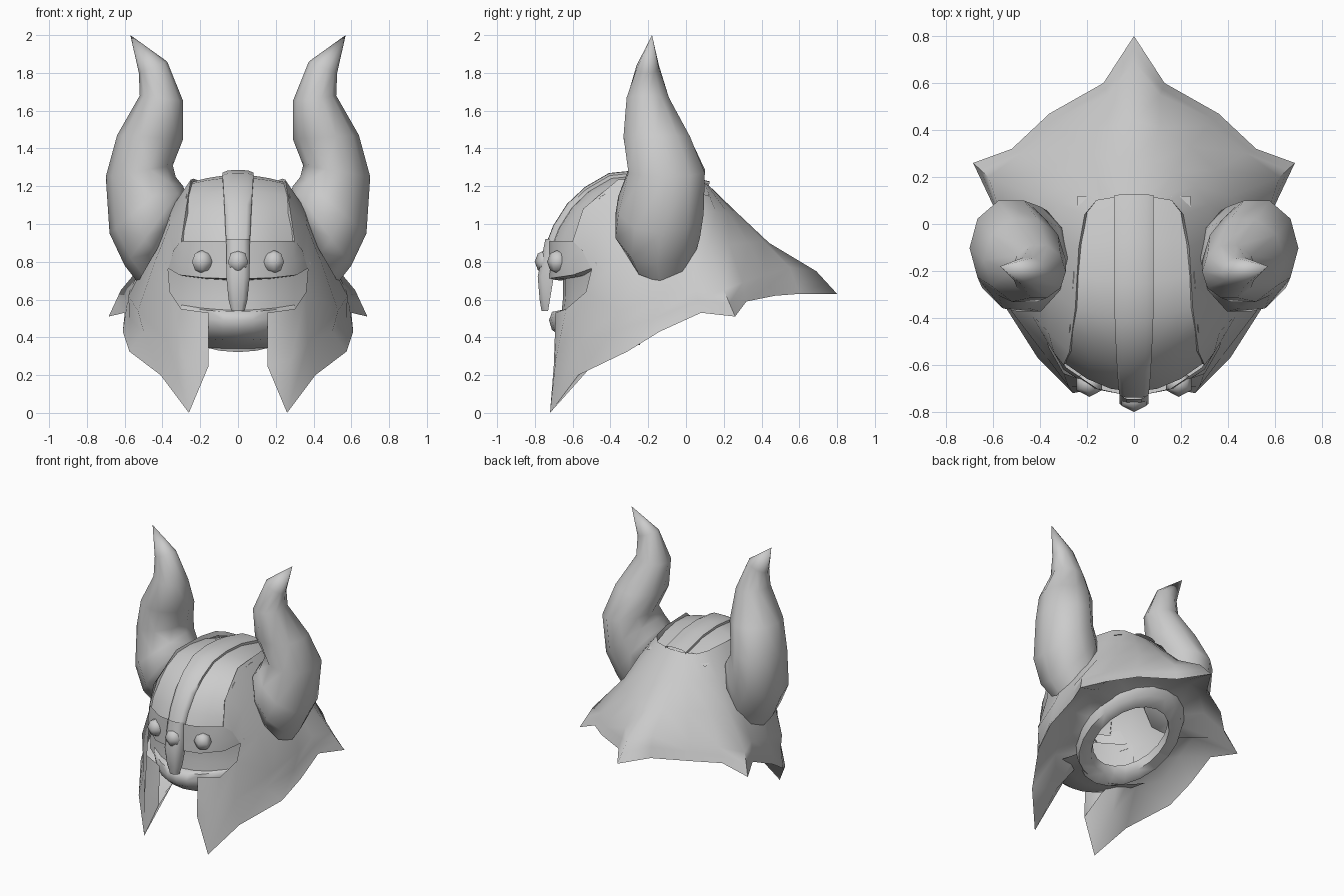
import bpy, bmesh, math

if "Cube" in bpy.data.objects:
    bpy.data.objects.remove(bpy.data.objects["Cube"])

steel = bpy.data.materials.new("plain grey")
steel.diffuse_color = (0.6, 0.6, 0.6, 1)
steel.use_nodes = True
steel.node_tree.nodes["Principled BSDF"].inputs["Base Color"].default_value = steel.diffuse_color


def finish(name, bm, mirror=True, angle=65):
    me = bpy.data.meshes.new(name)
    bm.to_mesh(me)
    bm.free()
    ob = bpy.data.objects.new(name, me)
    bpy.context.collection.objects.link(ob)
    me.materials.append(steel)
    bpy.ops.object.select_all(action='DESELECT')
    ob.select_set(True)
    bpy.context.view_layer.objects.active = ob
    bpy.ops.object.shade_smooth_by_angle(angle=math.radians(angle))
    if mirror:
        mod = ob.modifiers.new("mirror", 'MIRROR')
        mod.merge_threshold = 0.002
    return ob


def grid(name, rows, closed=False, cap=False, mirror=True, angle=65):
    """Skin rows of points; None leaves a gap."""
    bm = bmesh.new()
    vs = [[bm.verts.new(p) if p else None for p in r] for r in rows]
    for a, b in zip(vs, vs[1:]):
        n = len(a)
        for i in range(n if closed else n - 1):
            j = (i + 1) % n
            q = [a[i], a[j], b[j], b[i]]
            if all(q):
                bm.faces.new(q)
    if cap:
        bm.faces.new(vs[0][::-1])
    bmesh.ops.remove_doubles(bm, verts=bm.verts, dist=0.0005)
    if closed:
        bmesh.ops.recalc_face_normals(bm, faces=bm.faces)
    return finish(name, bm, mirror, angle)


# horns: rings given by inner (x, z), outer (x, z), front y and back y
horn = [((.27, 1.14), (.53, .69), -.33, .06),
        ((.29, 1.20), (.60, .78), -.385, .085),
        ((.33, 1.25), (.68, .95), -.37, .105),
        ((.345, 1.31), (.70, 1.25), -.315, .11),
        ((.29, 1.45), (.64, 1.47), -.34, .03),
        ((.29, 1.65), (.52, 1.68), -.32, -.085),
        ((.375, 1.86), (.525, 1.80), -.265, -.14),
        ((.57, 2.0), (.57, 2.0), -.18, -.18)]
rings = []
for (xi, zi), (xo, zo), y0, y1 in horn:
    ring = []
    for k in range(10):
        c, s = math.cos(k * math.tau / 10), math.sin(k * math.tau / 10)
        ring.append(((xi + xo) / 2 + c * (xo - xi) / 2,
                     (y0 + y1) / 2 + s * (y1 - y0) / 2,
                     (zi + zo) / 2 + c * (zo - zi) / 2))
    rings.append(ring)
grid("horns", rings, closed=True, cap=True)

# hide mantle: rows from rim to crown, columns from front flap to back point
rim = [(.155, -.70, .25), (.26, -.72, 0), (.41, -.57, .20), (.575, -.31, .325),
       (.61, -.14, .43), (.60, .08, .53), (.685, .26, .51), (.52, .32, .59),
       (.36, .47, .62), (.13, .60, .63), (0, .80, .63)]
flare = [(.155, -.69, .53), (.30, -.635, .55), (.36, -.53, .64), (.53, -.36, .54),
         (.58, -.12, .62), (.57, .05, .66), (.62, .20, .65), (.48, .30, .69),
         (.32, .42, .73), (.11, .55, .77), (0, .69, .75)]
# creased band just above the rim
crease = [tuple((p + q) / 2 for p, q in zip(a, b)) for a, b in zip(rim, flare)]
crease[1:5] = [(.28, -.69, .28), (.37, -.57, .37), (.50, -.39, .43), (.575, -.17, .50)]
middle = [None, None, (.37, -.50, .76), (.44, -.38, .80), (.46, -.17, .85),
          (.44, .02, .90), (.42, .12, .89), (.35, .23, .89), (.24, .33, .90),
          (.11, .41, .91), (0, .44, .90)]
upper = [None, None, (.34, -.55, .86), (.365, -.46, .99), (.355, -.28, 1.08),
         (.345, -.05, 1.09), (.32, .08, 1.07), (.26, .16, 1.06), (.17, .22, 1.06),
         (.08, .26, 1.06), (0, .27, 1.06)]
crown = [None, None, (.30, -.60, .91), (.275, -.545, 1.08), (.25, -.36, 1.235),
         (.235, -.10, 1.24), (.21, .04, 1.23), (.16, .10, 1.215), (.10, .11, 1.21),
         (.05, .12, 1.205), (0, .12, 1.205)]
# turned-in edge along the crown
hem = [p and (p[0] * .95, p[1] + .01, p[2] - .035) for p in crown]
grid("mantle", [rim, crease, flare, middle, upper, crown, hem])


def neck(t, r, dz=0):
    a = math.pi * t
    y = -.04 - r * 1.1 * math.cos(a)
    return (r * math.sin(a), y, .485 + .45 * (y + .04) + dz)


# pleated underside, running from the collar to the rim
tube = [neck(.16 + .084 * i, .335, .06) for i in range(11)]
tube[0] = (.155, -.36, .41)
fold = []
for i, (a, b) in enumerate(zip(tube, rim)):
    lift = .02 if i in (0, 1, 3, 6, 10) else .08
    fold.append((.5 * (a[0] + b[0]), .5 * (a[1] + b[1]), .5 * (a[2] + b[2]) + lift))
grid("mantle_underside", [tube, fold, rim], angle=80)

# neck collar with an open throat
steps = [i / 10 for i in range(11)]
grid("neck_collar", [[neck(t, r, dz) for t in steps]
                     for r, dz in ((.24, .06), (.25, 0), (.33, 0), (.35, .07))])

# chin guard curving under to the collar, with the face wall set back above it
xs = (0, .08, .16, .24, .30)
chin = []
for y, z, bend in ((-.38, .335, 1.6), (-.50, .355, 1.6), (-.64, .385, 1.8),
                   (-.71, .44, 2.0), (-.725, .49, 2.0), (-.71, .535, 1.8),
                   (-.65, .545, 1.2)):
    chin.append([(x, y + bend * x * x, z + .3 * x * x) for x in xs])
grid("chin_guard", chin)
grid("face_wall", [[(x, y + 1.25 * x * x, z) for x in (0, .1, .2, .3, .385)]
                   for y, z in ((-.66, .52), (-.65, .62), (-.65, .72), (-.66, .80))])

# cap over the skull, dropping away from the centre line
profile = [(-.715, .89), (-.68, .98), (-.61, 1.09), (-.52, 1.175), (-.40, 1.245),
           (-.25, 1.26), (-.08, 1.25), (.12, 1.20)]
cap = []
for k, (y, z) in enumerate(profile):
    f = 1 - k / 7
    cap.append([(x * (.8 + .2 * f), y + 1.4 * x * x * f, z - .6 * x * x * (1 - f * .8))
                for x in (0, .1, .2, .30)])
grid("skull_cap", cap)

# centre ridge following the cap
ridge = []
for k, (y, z) in enumerate(profile):
    w = .062 + .02 * min(1, k / 4)
    a, b = profile[max(k - 1, 0)], profile[min(k + 1, 7)]
    d = math.hypot(b[0] - a[0], b[1] - a[1])
    ny, nz = -(b[1] - a[1]) / d, (b[0] - a[0]) / d
    ridge.append([(x * w, y + ny * h, z + nz * h)
                  for x, h in ((0, .026), (.65, .024), (1, .012), (1, -.03))])
grid("centre_ridge", ridge)

# brow plate with a folded lower edge
brow = [[(0, -.66, .70), (.17, -.63, .71), (.29, -.55, .725), (.355, -.48, .755)],
        [(0, -.735, .71), (.18, -.70, .715), (.31, -.60, .73), (.37, -.50, .765)],
        [(0, -.735, .80), (.18, -.695, .80), (.30, -.62, .81), (.36, -.51, .82)],
        [(0, -.735, .91), (.15, -.705, .91), (.29, -.61, .91), (.33, -.54, .91)]]
grid("brow_plate", brow)

# nose guard
nose = []
for w, yf, yb, z in ((.035, -.765, -.73, .54), (.05, -.775, -.72, .60),
                     (.062, -.785, -.70, .72), (.062, -.765, -.70, .82),
                     (.062, -.745, -.70, .92)):
    nose.append([(0, yb, z), (w, yb, z), (w, yf + .02, z), (w * .5, yf, z),
                 (-w * .5, yf, z), (-w, yf + .02, z), (-w, yb, z)])
grid("nose_guard", nose, closed=True, cap=True, mirror=False)

# low, blunt brow studs
for name, x, y in (("stud_left", -.19, -.68), ("stud_centre", 0, -.745),
                   ("stud_right", .19, -.68)):
    bm = bmesh.new()
    bmesh.ops.create_uvsphere(bm, u_segments=6, v_segments=4, radius=.062)
    for v in bm.verts:
        v.co.x, v.co.y, v.co.z = v.co.x + x, v.co.y * .9 + y, v.co.z + .80
    finish(name, bm, mirror=False, angle=80)
